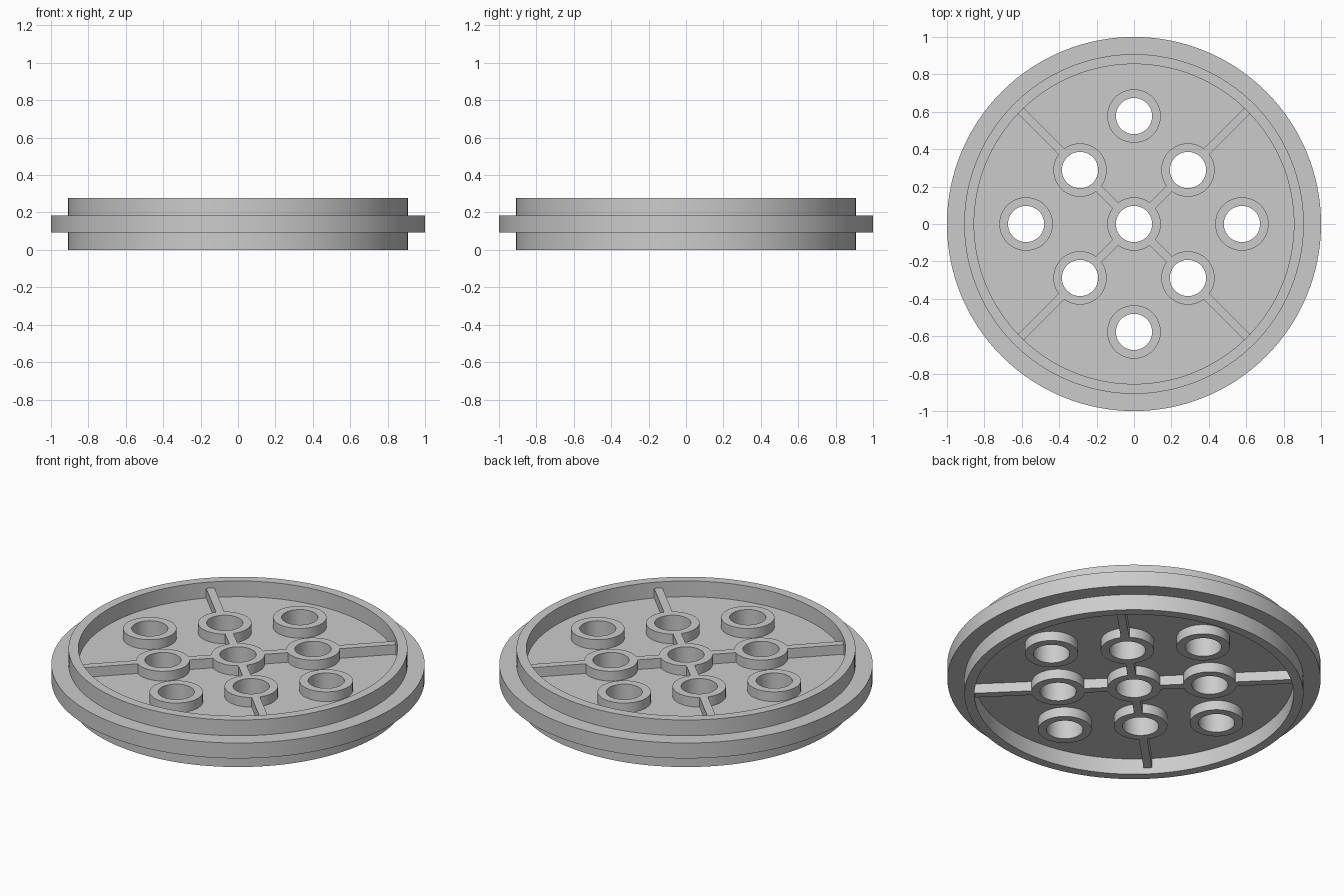
import bpy, bmesh
from math import pi, cos, sin, radians
from mathutils import Matrix, Vector

if "Cube" in bpy.data.objects:
    bpy.data.objects.remove(bpy.data.objects["Cube"])

H = 0.278                       # overall height
PLATE = (0.094, 0.185)          # central web and flange
BOSS = (0.037, 0.242)           # bosses and ribs, both sides of the web
HOLE_R, BOSS_R = 0.097, 0.143
D = 0.577
CENTRES = [(0, 0)] + [(x * D / 2, y * D / 2) for x in (-1, 1) for y in (-1, 1)] \
    + [(D, 0), (-D, 0), (0, D), (0, -D)]


def make(name, bm):
    bmesh.ops.recalc_face_normals(bm, faces=bm.faces)
    mesh = bpy.data.meshes.new(name)
    bm.to_mesh(mesh)
    bm.free()
    ob = bpy.data.objects.new(name, mesh)
    bpy.context.collection.objects.link(ob)
    return ob


def activate(ob):
    bpy.ops.object.select_all(action='DESELECT')
    ob.select_set(True)
    bpy.context.view_layer.objects.active = ob


def smooth(ob):
    activate(ob)
    bpy.ops.object.shade_smooth_by_angle(angle=radians(30))


def lathe(bm, profile, n, cx=0, cy=0):
    """Revolve a closed (r, z) profile; points on the axis become poles."""
    rings = []
    for r, z in profile:
        if r == 0:
            rings.append([bm.verts.new((cx, cy, z))] * n)
        else:
            rings.append([bm.verts.new((cx + r * cos(2 * pi * i / n), cy + r * sin(2 * pi * i / n), z))
                          for i in range(n)])
    for a, b in zip(rings, rings[1:] + rings[:1]):
        for i in range(n):
            j = (i + 1) % n
            quad = list(dict.fromkeys((a[i], a[j], b[j], b[i])))
            if len(quad) > 2:
                bm.faces.new(quad)


# Wheel body: web, raised rim on both sides, outer flange
bm = bmesh.new()
lo, hi = PLATE
lathe(bm, [(0, lo), (0.855, lo), (0.855, 0), (0.908, 0), (0.908, lo), (1, lo),
           (1, hi), (0.908, hi), (0.908, H), (0.855, H), (0.855, hi), (0, hi)], 128)
body = make("wheel_body", bm)

# Openings through the web, hidden inside the boss walls
bm = bmesh.new()
for x, y in CENTRES:
    bmesh.ops.create_cone(bm, cap_ends=True, segments=48, radius1=0.12, radius2=0.12,
                          depth=0.6, matrix=Matrix.Translation((x, y, H / 2)))
cutter = make("hole_cutter", bm)
cutter.hide_render = True
mod = body.modifiers.new("holes", 'BOOLEAN')
mod.operation, mod.solver, mod.object = 'DIFFERENCE', 'EXACT', cutter
activate(body)
bpy.ops.object.modifier_apply(modifier=mod.name)
bpy.data.objects.remove(cutter)
smooth(body)

# Nine tubular bosses
bm = bmesh.new()
for x, y in CENTRES:
    lathe(bm, [(HOLE_R, BOSS[0]), (BOSS_R, BOSS[0]), (BOSS_R, BOSS[1]), (HOLE_R, BOSS[1])], 48, x, y)
smooth(make("hole_bosses", bm))

# Diagonal ribs: centre to inner boss, inner boss to rim
bm = bmesh.new()
mid = D / 2 * 2 ** 0.5
for k in range(4):
    for r0, r1 in ((0.135, mid - 0.135), (mid + 0.135, 0.87)):
        m = Matrix.Rotation(pi / 4 + k * pi / 2, 4, 'Z') \
            @ Matrix.Translation(((r0 + r1) / 2, 0, sum(BOSS) / 2)) \
            @ Matrix.Diagonal((r1 - r0, 0.045, BOSS[1] - BOSS[0], 1))
        bmesh.ops.create_cube(bm, size=1, matrix=m)
make("diagonal_ribs", bm)
